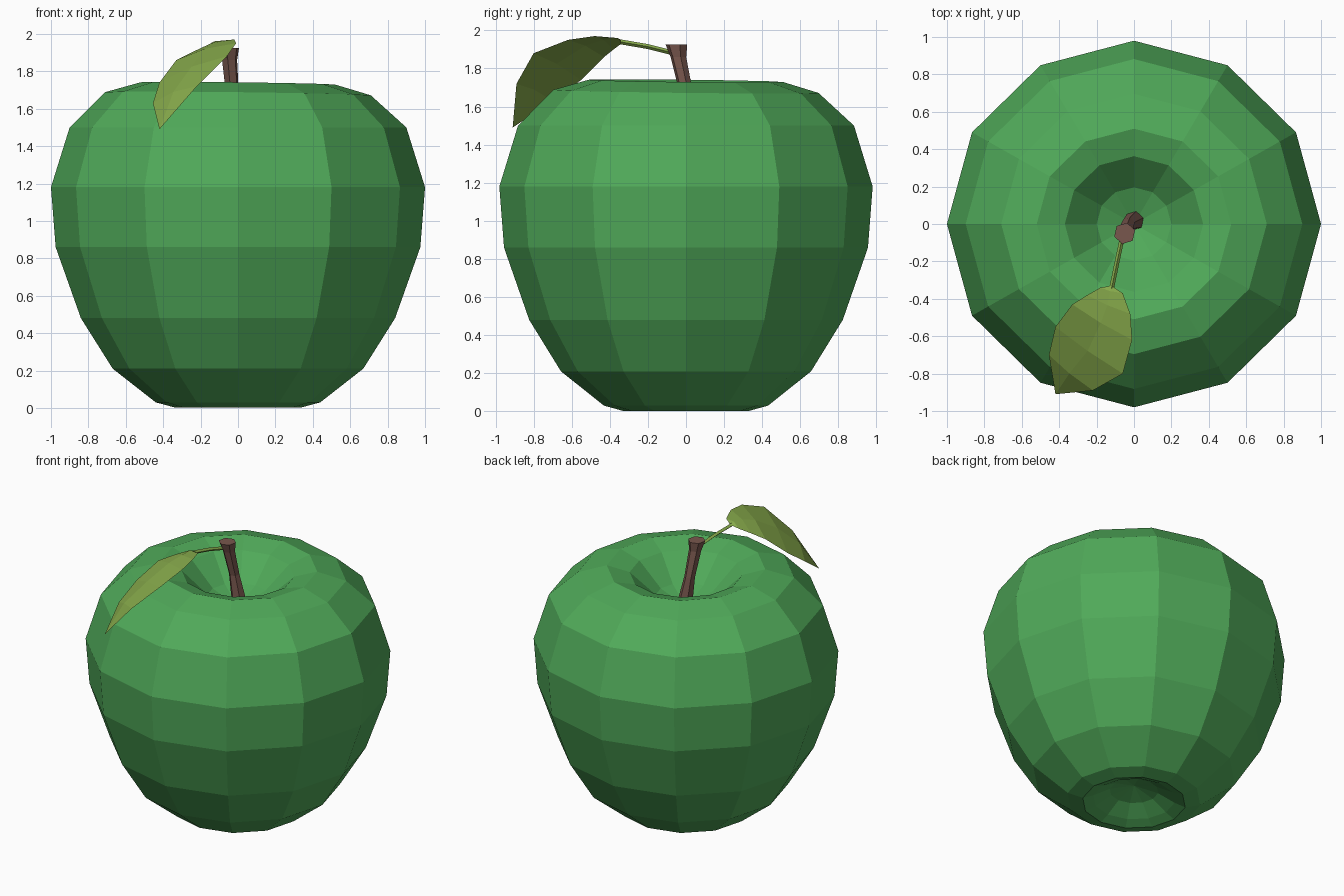
import bpy, bmesh
from math import sin, cos, pi
from mathutils import Vector

if "Cube" in bpy.data.objects:
    bpy.data.objects.remove(bpy.data.objects["Cube"])


def material(name, color):
    m = bpy.data.materials.new(name)
    m.diffuse_color = (*color, 1)
    m.use_nodes = True
    m.node_tree.nodes["Principled BSDF"].inputs["Base Color"].default_value = m.diffuse_color
    return m


def make_object(name, bm, mat):
    me = bpy.data.meshes.new(name)
    bm.to_mesh(me)
    bm.free()
    me.materials.append(mat)
    ob = bpy.data.objects.new(name, me)
    bpy.context.collection.objects.link(ob)
    return ob


def loft(name, rings, mat, poles=None):
    """Join rings of points; close the ends with a pole point or a flat cap."""
    bm = bmesh.new()
    loops = [[bm.verts.new(p) for p in ring] for ring in rings]
    n = len(loops[0])
    for a, b in zip(loops, loops[1:]):
        for i in range(n):
            j = (i + 1) % n
            bm.faces.new((a[i], a[j], b[j], b[i]))
    for k, loop in enumerate((loops[0], loops[-1])):
        if poles:
            c = bm.verts.new(poles[k])
            for i in range(n):
                bm.faces.new((loop[i], loop[(i + 1) % n], c))
        else:
            bm.faces.new(loop)
    bmesh.ops.recalc_face_normals(bm, faces=bm.faces)
    return make_object(name, bm, mat)


def circle(c, r, n, turn=0.0, ry=1.0):
    return [(c[0] + r * cos(2 * pi * i / n + turn),
             c[1] + r * ry * sin(2 * pi * i / n + turn), c[2]) for i in range(n)]


green = material("apple_green", (0.08, 0.40, 0.10))
brown = material("stem_brown", (0.19, 0.095, 0.075))
lime = material("leaf_green", (0.24, 0.40, 0.07))

# Apple body: twelve-sided lathe with a dimple at both ends
profile = [(0.16, 0.09), (0.27, 0.03), (0.34, 0.003), (0.44, 0.03), (0.67, 0.21),
           (0.84, 0.48), (0.975, 0.86), (1.0, 1.18), (0.90, 1.50), (0.71, 1.68),
           (0.52, 1.735), (0.37, 1.69), (0.20, 1.53)]
body = loft("apple_body", [circle((0, 0, z), r, 12, 0, 0.98) for r, z in profile],
            green, [(0, 0, 0.13), (0, 0, 1.45)])
for v in body.data.vertices:  # the top leans slightly
    if v.co.z > 1.6:
        v.co.z -= 0.012 * (v.co.x + v.co.y)

# Stem: six-sided, leaning and flared at the top
path = [(0.005, 0.02, 1.44, 0.055), (-0.03, 0.0, 1.68, 0.036),
        (-0.045, -0.04, 1.86, 0.042), (-0.05, -0.05, 1.925, 0.058)]
loft("stem", [circle(p[:3], p[3], 6, 0.3) for p in path], brown)

# Leaf stalk
stalk = [(-0.06, -0.06, 1.88), (-0.09, -0.2, 1.915), (-0.12, -0.345, 1.94)]
loft("leaf_stalk", [[(x + 0.013 * cos(a), y, z + 0.013 * sin(a))
                     for a in (0, pi / 2, pi, 3 * pi / 2)] for x, y, z in stalk], lime)

# Leaf blade: left and right edge points, with a slightly raised midrib
left = [(-0.18, -0.34, 1.93), (-0.25, -0.38, 1.90), (-0.33, -0.43, 1.86),
        (-0.42, -0.55, 1.74), (-0.455, -0.70, 1.63)]
right = [(-0.06, -0.37, 1.96), (-0.02, -0.48, 1.97), (-0.01, -0.62, 1.95),
         (-0.06, -0.80, 1.88), (-0.22, -0.89, 1.72)]
bm = bmesh.new()
rows = []
for a, b in zip(left, right):
    mid = (Vector(a) + Vector(b)) / 2 + Vector((-0.008, -0.004, 0.015))
    rows.append([bm.verts.new(p) for p in (a, mid, b)])
base = bm.verts.new((-0.12, -0.33, 1.945))
tip = bm.verts.new((-0.42, -0.91, 1.49))
for i in (0, 1):
    bm.faces.new((base, rows[0][i], rows[0][i + 1]))
    for r, s in zip(rows, rows[1:]):
        bm.faces.new((r[i], s[i], s[i + 1], r[i + 1]))
    bm.faces.new((rows[-1][i], tip, rows[-1][i + 1]))
make_object("leaf", bm, lime)
